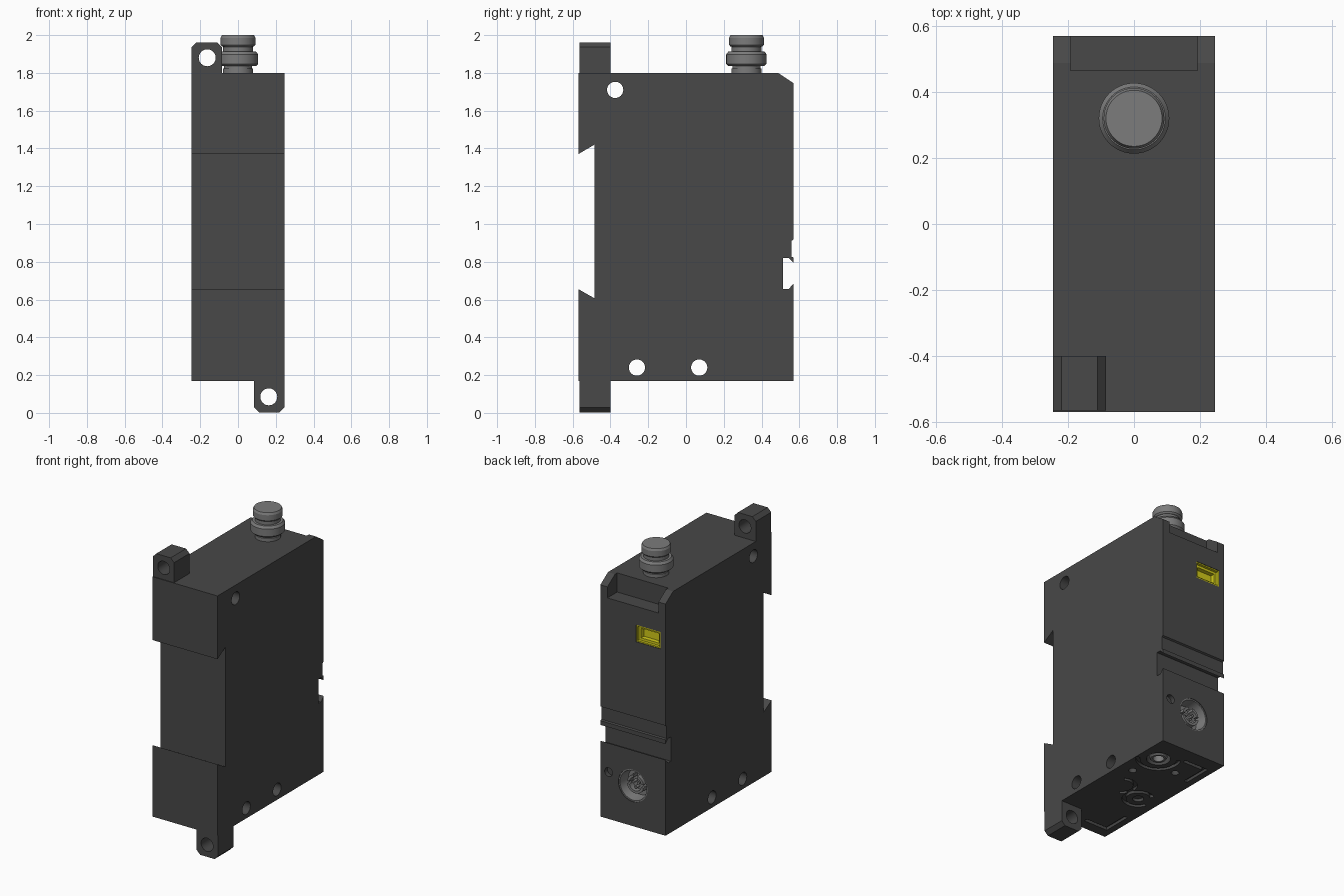
import bpy, bmesh
from math import cos, sin, pi, radians
from mathutils import Matrix

if "Cube" in bpy.data.objects:
    bpy.data.objects.remove(bpy.data.objects["Cube"])


def material(name, rgb):
    m = bpy.data.materials.new(name)
    m.diffuse_color = (*rgb, 1)
    m.use_nodes = True
    m.node_tree.nodes["Principled BSDF"].inputs["Base Color"].default_value = m.diffuse_color
    return m


DARK = material("dark_plastic", (0.065, 0.065, 0.065))
METAL = material("grey_metal", (0.2, 0.2, 0.2))
YELLOW = material("yellow_plastic", (0.65, 0.6, 0.01))


def finish(bm, name, mat):
    bmesh.ops.recalc_face_normals(bm, faces=bm.faces)
    me = bpy.data.meshes.new(name)
    bm.to_mesh(me)
    bm.free()
    ob = bpy.data.objects.new(name, me)
    bpy.context.collection.objects.link(ob)
    if mat:
        me.materials.append(mat)
    return ob


def prism(name, pts, axis, a, b, mat=None):
    """Extrude a 2D outline along an axis from a to b."""
    place = {'X': lambda p, t: (t, p[0], p[1]),
             'Y': lambda p, t: (p[0], t, p[1]),
             'Z': lambda p, t: (p[0], p[1], t)}[axis]
    bm = bmesh.new()
    lo = [bm.verts.new(place(p, a)) for p in pts]
    hi = [bm.verts.new(place(p, b)) for p in pts]
    bm.faces.new(lo)
    bm.faces.new(hi)
    n = len(pts)
    for i in range(n):
        j = (i + 1) % n
        bm.faces.new((lo[i], lo[j], hi[j], hi[i]))
    return finish(bm, name, mat)


def rect(x0, x1, y0, y1):
    return [(x0, y0), (x1, y0), (x1, y1), (x0, y1)]


def circle(cx, cy, r, n=32):
    return [(cx + r * cos(2 * pi * i / n), cy + r * sin(2 * pi * i / n)) for i in range(n)]


def arc(cx, cy, r, w, a0, a1, n=20):
    """Outline of a curved band."""
    t = [radians(a0 + (a1 - a0) * i / n) for i in range(n + 1)]
    return ([(cx + (r + w) * cos(a), cy + (r + w) * sin(a)) for a in t]
            + [(cx + r * cos(a), cy + r * sin(a)) for a in reversed(t)])


def lathe(name, profile, loc, rot_x, mat):
    """Revolve (radius, height) points about z, then turn and place."""
    bm = bmesh.new()
    vs = [bm.verts.new((r, 0, h)) for r, h in profile]
    es = [bm.edges.new(p) for p in zip(vs, vs[1:])]
    bmesh.ops.spin(bm, geom=vs + es, cent=(0, 0, 0), axis=(0, 0, 1), angle=2 * pi, steps=48)
    bmesh.ops.remove_doubles(bm, verts=bm.verts, dist=1e-5)
    bm.transform(Matrix.Translation(loc) @ Matrix.Rotation(radians(rot_x), 4, 'X'))
    return finish(bm, name, mat)


def cut(ob, pts, axis, a, b):
    cutter = prism("cutter", pts, axis, a, b)
    cutter.hide_render = True
    mod = ob.modifiers.new("cut", 'BOOLEAN')
    mod.operation, mod.solver, mod.object = 'DIFFERENCE', 'EXACT', cutter
    bpy.context.view_layer.objects.active = ob
    bpy.ops.object.modifier_apply(modifier=mod.name)
    bpy.data.objects.remove(cutter)


# Housing: side profile with rail notch at the front and label groove at the back
housing = prism("housing", [
    (-.57, .17), (.57, .17), (.57, .685), (.543, .655), (.513, .655), (.513, .82),
    (.543, .82), (.57, .793), (.57, .822), (.559, .827), (.559, .912), (.57, .918),
    (.57, 1.745), (.488, 1.8), (-.57, 1.8), (-.57, 1.37), (-.485, 1.42),
    (-.485, .607), (-.57, .655)], 'X', -.245, .245, DARK)
# cross holes, grip pocket, window opening, socket bore, indicator hole
for y, z in [(-.375, 1.71), (-.26, .24), (.07, .24)]:
    cut(housing, circle(y, z, .043), 'X', -.4, .4)
cut(housing, rect(-.192, .192, 1.67, 1.9), 'Y', .465, .7)
cut(housing, rect(-.207, -.023, 1.43, 1.545), 'Y', .49, .7)
cut(housing, circle(0, .445, .109, 48), 'Y', .465, .7)
cut(housing, circle(.183, .488, .03, 24), 'Y', .54, .7)

# Underside: ports, seal channels, corner channels and small holes
PORT = (.12, .377)
FLOOR = .19
cut(housing, circle(*PORT, .075, 40), 'Z', .1, .23)
for x, y in [(.15, .166), (-.07, .31)]:
    cut(housing, circle(x, y, .025, 20), 'Z', .1, .21)
for band in [arc(*PORT, .115, .025, 150, 330), arc(-.1, -.08, .075, .025, -160, 130),
             arc(.08, -.02, .07, .025, 60, 240)]:
    cut(housing, band, 'Z', .1, FLOOR)
cut(housing, circle(-.1, -.08, .035, 24), 'Z', .1, FLOOR)
for s, y in [(1, .47), (-1, -.5)]:
    w = .025 * s
    cut(housing, [(-.2, y), (-.2, y - .2 * s), (-.175, y - .2 * s), (-.175, y - w),
                  (-.02, y - w), (-.02, y)], 'Z', .1, FLOOR)

# Mounting lugs: upper left and lower right, mirrored through the centre
c = .026
lug = [(-.245, .02), (-.245, -.16 + c), (-.245 + c, -.16), (-.085 - c, -.16),
       (-.085, -.16 + c), (-.085, .02)]
for name, s, z0 in [("upper_lug", 1, 1.802), ("lower_lug", -1, .163)]:
    ob = prism(name, [(s * x, z0 - s * z) for x, z in lug], 'Y', -.565, -.4, DARK)
    cut(ob, circle(-.163 * s, z0 + .078 * s, .045), 'Y', -.7, -.2)

# Yellow window with stepped recess
window = prism("yellow_window", rect(-.206, -.024, 1.431, 1.544), 'Y', .475, .568, YELLOW)
for m, depth in [(.008, .55), (.024, .52)]:
    cut(window, rect(-.206 + m, -.024 - m, 1.431 + m, 1.544 - m), 'Y', depth, .7)

# Top hose plug
plug = lathe("hose_plug", [
    (0, -.03), (.08, -.03), (.08, .022), (.074, .024), (.074, .036), (.095, .036), (.107, .048),
    (.107, .098), (.095, .114), (.079, .114), (.079, .138), (.085, .14), (.092, .148),
    (.092, .186), (.085, .2), (0, .2)], (0, .32, 1.8), 0, METAL)

# Back connector socket: sleeve, keyed ring and pins
socket = lathe("connector_socket", [
    (0, .44), (.11, .44), (.11, .566), (.1, .566), (.09, .49), (.062, .49),
    (.062, .545), (.045, .545), (.045, .505), (0, .505)], (0, 0, .445), -90, METAL)
cut(socket, rect(-.015, .015, .485, .52), 'Y', .5, .6)
cut(socket, rect(-.075, .075, .435, .455), 'Y', .52, .6)
for i in range(3):
    a = radians(30 + 120 * i)
    prism(f"pin_{i + 1}", circle(.022 * cos(a), .445 + .022 * sin(a), .009, 12),
          'Y', .49, .54, METAL)

# Underside nozzle standing in its port
nozzle = lathe("bottom_nozzle", [
    (0, -.065), (.055, -.065), (.055, -.01), (.048, -.002), (.034, -.002), (.034, -.045),
    (0, -.045)], (*PORT, .17), 180, METAL)

# Smooth round surfaces, keep edges sharp
bpy.ops.object.select_all(action='DESELECT')
for ob in bpy.context.scene.objects:
    ob.select_set(True)
bpy.context.view_layer.objects.active = housing
bpy.ops.object.shade_smooth_by_angle(angle=radians(25))
